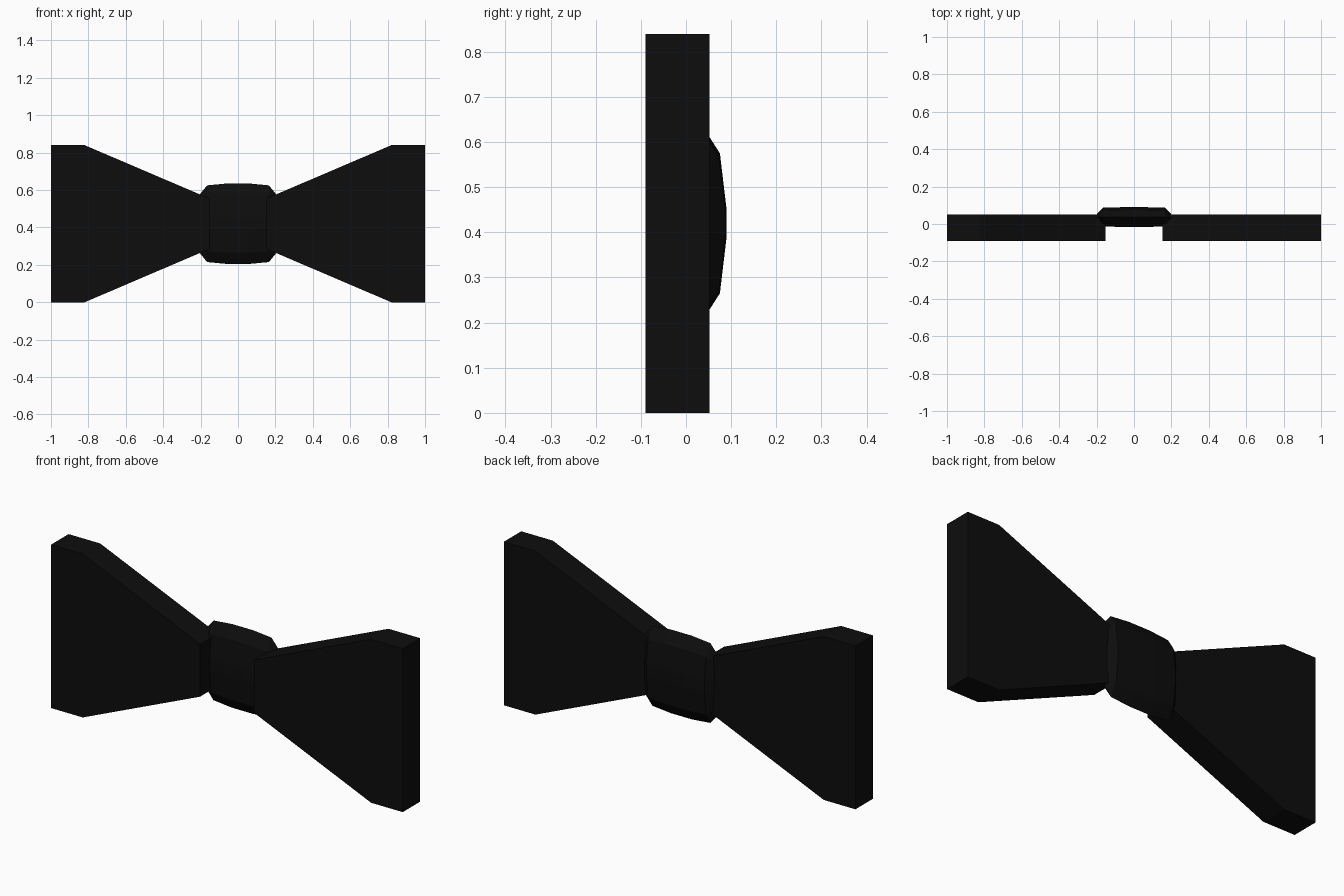
import bpy, bmesh

if "Cube" in bpy.data.objects:
    bpy.data.objects.remove(bpy.data.objects["Cube"])

MID_Z = 0.42

black = bpy.data.materials.new("black_cloth")
black.use_nodes = True
colour = (0.004, 0.004, 0.004, 1)
black.diffuse_color = colour
black.node_tree.nodes["Principled BSDF"].inputs["Base Color"].default_value = colour


def loft(name, rings):
    """Skin matching rings of points and cap both ends."""
    bm = bmesh.new()
    loops = [[bm.verts.new(p) for p in ring] for ring in rings]
    for a, b in zip(loops, loops[1:]):
        for i in range(len(a)):
            j = (i + 1) % len(a)
            bm.faces.new((a[i], a[j], b[j], b[i]))
    bm.faces.new(loops[0])
    bm.faces.new(loops[-1])
    bmesh.ops.recalc_face_normals(bm, faces=bm.faces)
    mesh = bpy.data.meshes.new(name)
    bm.to_mesh(mesh)
    bm.free()
    mesh.materials.append(black)
    obj = bpy.data.objects.new(name, mesh)
    bpy.context.collection.objects.link(obj)
    return obj


# Flared wings: one half outline, mirrored up/down and left/right
half = [(0.153, 0.135), (0.82, MID_Z), (1.0, MID_Z)]
outline = half + [(x, -h) for x, h in reversed(half)]
for name, side in (("left_wing", 1), ("right_wing", -1)):
    loft(name, [[(side * x, y, MID_Z + h) for x, h in outline] for y in (-0.09, 0.052)])

# Centre knot: bulging faceted band with chamfered ends
KNOT_Y = 0.037
section = [(0, 1), (0.72, 0.72), (1, 0.14), (1, -0.14), (0.72, -0.72),
           (0, -1), (-0.72, -0.72), (-1, -0.14), (-1, 0.14), (-0.72, 0.72)]
stations = [(0.21, 0.15, 0.004), (0.165, 0.205, 0.05), (0.06, 0.215, 0.053)]
stations = [(-x, h, t) for x, h, t in stations] + stations[::-1]
loft("centre_knot", [[(x, KNOT_Y + t * u, MID_Z + h * v) for u, v in section]
                     for x, h, t in stations])
